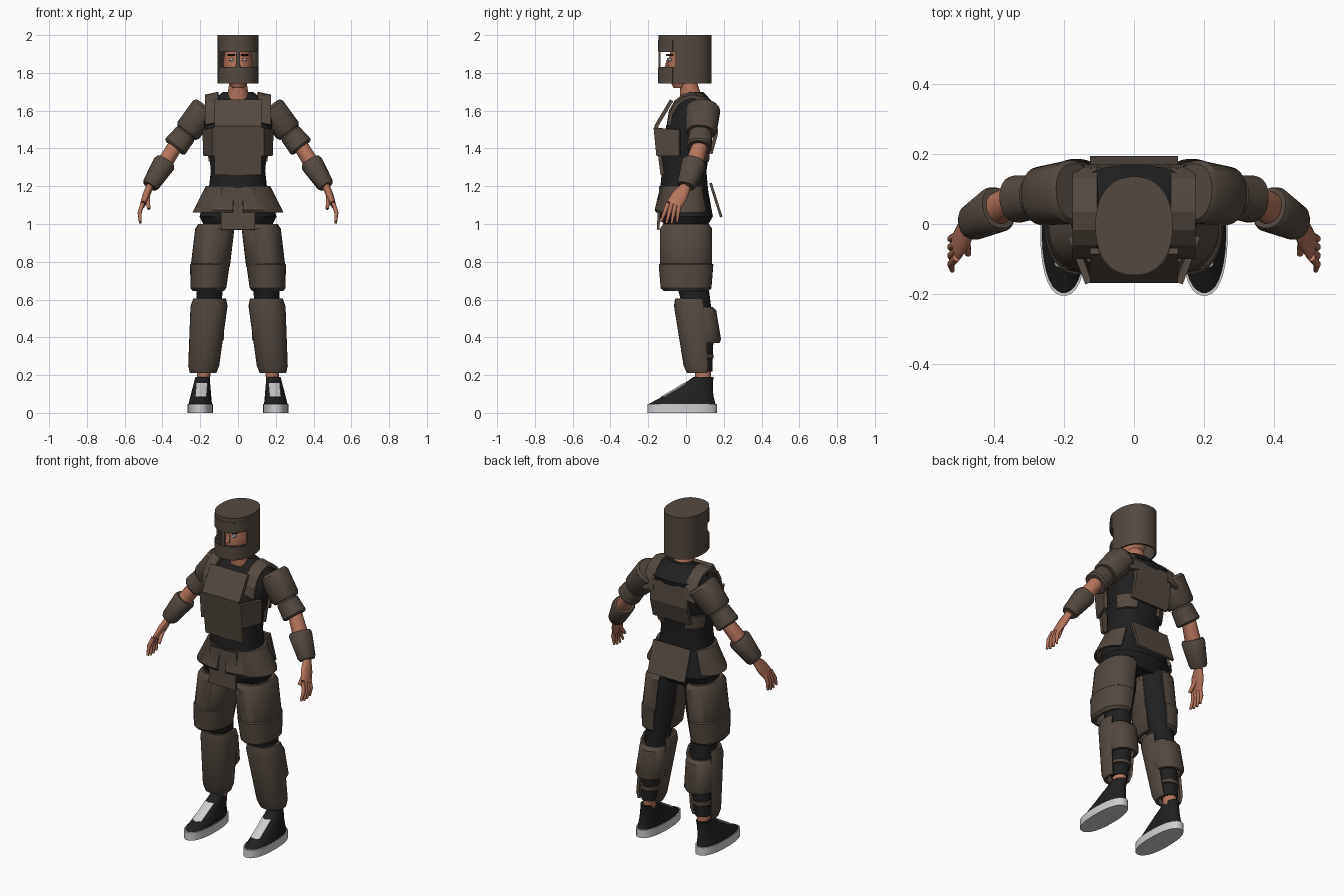
import bpy, bmesh
from math import cos, sin, pi, radians, copysign
from mathutils import Vector

cube = bpy.data.objects.get("Cube")
if cube:
    bpy.data.objects.remove(cube, do_unlink=True)


def material(name, red, green, blue):
    mat = bpy.data.materials.new(name)
    mat.use_nodes = True
    mat.diffuse_color = (red, green, blue, 1)
    shader = next(node for node in mat.node_tree.nodes if node.type == 'BSDF_PRINCIPLED')
    shader.inputs["Base Color"].default_value = mat.diffuse_color
    shader.inputs["Roughness"].default_value = .8
    return mat


ARMOUR = material("brown_armour", .088, .066, .051)
BLACK = material("black_cloth", .014, .014, .015)
SKIN = material("skin", .46, .18, .11)
WHITE = material("off_white", .62, .62, .62)
HAIR = material("dark_brow", .03, .015, .01)


def point(x, y, z):
    return Vector((x, y, z))


def blend(ends, t):
    return ends[0] + (ends[-1] - ends[0]) * t


def span(start, end, first, last):
    """Two points part of the way along a limb."""
    return start.lerp(end, first), start.lerp(end, last)


def finish(name, bm, mat, mirror=False, angle=35):
    """Turn a bmesh into a shaded object, copied across x when mirrored."""
    if mirror:
        everything = bm.verts[:] + bm.edges[:] + bm.faces[:]
        for item in bmesh.ops.duplicate(bm, geom=everything)["geom"]:
            if isinstance(item, bmesh.types.BMVert):
                item.co.x *= -1
    bmesh.ops.recalc_face_normals(bm, faces=bm.faces)
    mesh = bpy.data.meshes.new(name)
    bm.to_mesh(mesh)
    bm.free()
    mesh.materials.append(mat)
    part = bpy.data.objects.new(name, mesh)
    bpy.context.collection.objects.link(part)
    bpy.ops.object.select_all(action='DESELECT')
    part.select_set(True)
    bpy.context.view_layer.objects.active = part
    bpy.ops.object.shade_smooth_by_angle(angle=radians(angle))


def section(width, depth, sides, square, arc, wall):
    """Rounded cross-section; an arc makes an open shell with a wall."""
    def place(angle, inset):
        c, s = cos(angle), sin(angle)
        return (copysign(abs(c) ** (2 / square), c) * (width - inset),
                copysign(abs(s) ** (2 / square), s) * (depth - inset))
    if arc is None:
        return [place(2 * pi * (i + .5) / sides, 0) for i in range(sides)]
    angles = [radians(blend(arc, i / sides)) for i in range(sides + 1)]
    return [place(a, 0) for a in angles] + [place(a, wall) for a in reversed(angles)]


def add_tube(bm, points, widths, depth=(1,), sides=24, square=2, arc=None, wall=.015, tilt=False):
    """Skin rings along a path; depth is the ratio of depth to width at each end."""
    last = len(points) - 1
    loops = []
    for i, (centre, width) in enumerate(zip(points, widths)):
        across, back = Vector((1, 0, 0)), Vector((0, 1, 0))
        if tilt:
            along = (points[min(i + 1, last)] - points[max(i - 1, 0)]).normalized()
            back = (back - along * back.dot(along)).normalized()
            across = along.cross(back)
        outline = section(width, width * blend(depth, i / last), sides, square, arc, wall)
        loops.append([bm.verts.new(centre + across * a + back * b) for a, b in outline])
    for upper, lower in zip(loops, loops[1:]):
        for i in range(len(upper)):
            bm.faces.new((upper[i - 1], upper[i], lower[i], lower[i - 1]))
    bm.faces.new(loops[0])
    bm.faces.new(loops[-1])


def tube(name, mat, points, widths, mirror=True, **style):
    bm = bmesh.new()
    add_tube(bm, points, widths, **style)
    finish(name, bm, mat, mirror)


def guard(name, ends, widths, mat=ARMOUR, lip=.87, **style):
    """Tapered tube or shell with both rims drawn in."""
    steps = [(0, lip), (.1, 1), (.9, 1), (1, lip)]
    tube(name, mat, [blend(ends, t) for t, scale in steps],
         [blend(widths, t) * scale for t, scale in steps], square=2.3, **style)


def sheet(name, mat, rows, thick=.02, mirror=False):
    """Solid plate from a small grid of points."""
    bm = bmesh.new()
    grid = [[bm.verts.new(corner) for corner in row] for row in rows]
    for upper, lower in zip(grid, grid[1:]):
        for i in range(len(upper) - 1):
            bm.faces.new((upper[i], upper[i + 1], lower[i + 1], lower[i]))
    bmesh.ops.recalc_face_normals(bm, faces=bm.faces)
    bmesh.ops.solidify(bm, geom=bm.faces[:], thickness=thick)
    finish(name, bm, mat, mirror, angle=20)


def across(half, *profile):
    """Rows of a plate of constant width centred on x = 0."""
    return [[(-half, y, z), (half, y, z)] for y, z in profile]


# Helmet with an open eye slit and a thin centre bar
bm = bmesh.new()
loops = []
for z in (1.745, 1.83, 1.91, 2):
    outline = section(.11, .14, sides=48, square=2.25, arc=None, wall=0)
    loops.append([bm.verts.new((x, y - .005, z)) for x, y in outline])
for upper, lower in zip(loops, loops[1:]):
    for i in range(len(upper)):
        middle = (upper[i].co + upper[i - 1].co) / 2
        in_slit = upper is loops[1] and middle.y < -.055 and abs(middle.x) > .006
        if not in_slit:
            bm.faces.new((upper[i - 1], upper[i], lower[i], lower[i - 1]))
bm.faces.new(loops[-1])
bmesh.ops.recalc_face_normals(bm, faces=bm.faces)
bmesh.ops.solidify(bm, geom=bm.faces[:], thickness=.01)
finish("helmet", bm, ARMOUR)
for name, low, high in (("helmet_jaw_plate", 1.75, 1.825), ("helmet_brow_plate", 1.915, 1.975)):
    tube(name, ARMOUR, [point(0, -.005, low), point(0, -.005, high)], [.113, .113],
         depth=(1.26,), square=2.25, arc=(205, 335), wall=.008, mirror=False)

# Head and neck
tube("head", SKIN, [point(0, -.03, 1.72), point(0, -.02, 1.77), point(0, 0, 1.85), point(0, 0, 1.97)],
     [.03, .06, .08, .06], depth=(1.2,), mirror=False)
tube("neck", SKIN, [point(0, .03, 1.66), point(0, .01, 1.76)], [.06, .045], mirror=False)
tube("nose", SKIN, [point(0, -.1, 1.83), point(0, -.09, 1.88)], [.014, .008], sides=10, mirror=False)
guard("eyes", [point(.034, -.085, 1.863), point(.034, -.085, 1.877)], [.012, .012], WHITE, sides=10)
guard("eyebrows", [point(.036, -.085, 1.89), point(.036, -.085, 1.9)], [.02, .02], HAIR, sides=10)

# Black undersuit
tube("undersuit_pelvis", BLACK, [point(0, 0, .97), point(0, 0, 1.04), point(0, -.01, 1.2)],
     [.17, .205, .155], depth=(.6, .8), square=2.4, mirror=False)
tube("undersuit_waist", BLACK, [point(0, -.01, 1.19), point(0, -.01, 1.28), point(0, 0, 1.4)],
     [.155, .145, .155], depth=(.82,), square=2.4, mirror=False)
tube("undersuit_chest", BLACK,
     [point(0, 0, 1.39), point(0, .02, 1.52), point(0, .06, 1.62), point(0, .05, 1.7)],
     [.155, .18, .18, .08], depth=(.8, .5), square=2.4, mirror=False)
HIP, KNEE = point(.11, 0, 1), point(.15, .04, .65)
CALF, ANKLE = point(.16, .08, .45), point(.18, .09, .22)
tube("undersuit_legs", BLACK, [HIP, HIP.lerp(KNEE, .5), KNEE, CALF, ANKLE],
     [.095, .09, .07, .06, .045], depth=(1.25, 1.1))

# Chest armour: creased front plate, side cheeks, straps and back plate
sheet("chest_plate", ARMOUR, across(.125, (-.085, 1.66), (-.168, 1.52), (-.135, 1.26)))
sheet("chest_cheeks", ARMOUR, [[(.12, -.165, 1.51), (.17, -.03, 1.5)],
                               [(.12, -.15, 1.36), (.165, -.03, 1.36)]], mirror=True)
arch = [(.035 - .135 * cos(pi * i / 8), 1.54 + .16 * sin(pi * i / 8)) for i in range(9)]
sheet("shoulder_straps", ARMOUR, [[(.105, y, z), (.175, y, z - .015)] for y, z in arch], mirror=True)
sheet("back_plate", ARMOUR, across(.125, (.16, 1.6), (.17, 1.48), (.14, 1.37)))
guard("rib_guards", [point(0, 0, 1.33), point(0, 0, 1.41)], [.16, .17], lip=1, depth=(.83,), arc=(15, 65))

# Skirt flaps
guard("hip_flaps", [point(0, -.01, 1.2), point(0, -.01, 1.06)], [.172, .242], lip=1,
      depth=(.78, .61), arc=(-85, 45))
sheet("front_flap", ARMOUR, across(.09, (-.142, 1.19), (-.155, .97)), thick=.014)
sheet("back_flap", ARMOUR, across(.125, (.123, 1.215), (.18, 1.035)), thick=.014)

# Leg armour: shells open at the inner back of the thigh and behind the calf
THIGH_WRAP, FRONT_WRAP, BACK_WRAP = (165, 465), (150, 390), (5, 175)
guard("thigh_guards", [point(.12, 0, 1), point(.15, 0, .75)], [.104, .104], depth=(1.33,), arc=THIGH_WRAP)
guard("lower_thigh_guards", [point(.148, 0, .8), point(.158, 0, .645)], [.106, .094],
      depth=(1.35, 1.45), arc=THIGH_WRAP)
guard("shin_guards", [point(.15, .035, .605), point(.185, .075, .21)], [.1, .08],
      depth=(1.07, 1), arc=FRONT_WRAP)
guard("calf_guards", [point(.155, .06, .56), point(.165, .08, .37)], [.085, .09],
      depth=(1.1, 1.25), arc=BACK_WRAP)
guard("ankle_straps", [ANKLE.lerp(CALF, .3), ANKLE.lerp(CALF, .4)], [.06, .06])

# Arms and their guards
SHOULDER, ELBOW = point(.18, .09, 1.6), point(.34, .07, 1.4)
WRIST, KNUCKLES = point(.467, 0, 1.2), point(.505, -.065, 1.1)
tube("arms", SKIN, [SHOULDER, ELBOW, ELBOW.lerp(WRIST, .4), WRIST],
     [.055, .04, .042, .024], depth=(1, 1.2), tilt=True)
guard("shoulder_guards", span(SHOULDER, ELBOW, -.08, .58), [.08, .072], depth=(1.15,), tilt=True)
guard("elbow_bands", span(SHOULDER, ELBOW, .58, .98), [.06, .068], tilt=True)
guard("forearm_guards", span(ELBOW, WRIST, .35, 1), [.062, .045], depth=(1.1,), tilt=True)

# Hands: palm, four fingers and a thumb
bm = bmesh.new()
add_tube(bm, [WRIST, WRIST.lerp(KNUCKLES, .5), KNUCKLES], [.02, .02, .014], depth=(1.3, 3), tilt=True)
for slot in (-1.5, -.5, .5, 1.5):
    base = KNUCKLES + Vector((0, .02 * slot, .01))
    tip = base + Vector((.012, -.025 + .008 * slot, -.11 + .008 * abs(slot)))
    bend = base.lerp(tip, .5) + Vector((.01, 0, 0))
    add_tube(bm, [base, bend, tip], [.012, .011, .007], sides=8, tilt=True)
thumb = WRIST.lerp(KNUCKLES, .4)
add_tube(bm, [thumb, thumb + Vector((-.01, -.06, -.08))], [.016, .009], sides=8, tilt=True)
finish("hands", bm, SKIN, mirror=True, angle=60)

# Ankles and shoes
tube("ankles", SKIN, [ANKLE, point(.185, .09, .15)], [.036, .034], depth=(1.2,))
tube("shoe_soles", WHITE, [point(.2, -.02, 0), point(.2, -.02, .048)], [.067, .067],
     depth=(2.75,), sides=32, square=2.3)
shoe = [point(.2, -.02, .048), point(.188, .093, .19)]
cut = [i / 4 for i in range(5)]
tube("shoe_uppers", BLACK, [blend(shoe, t) for t in cut], [blend((.062, .038), t) for t in cut],
     depth=(2.85, 1.4), sides=32, square=2.2)
# White tongues follow the front edge of the shoe uppers
tongue = []
for t in (.25, .5, .75):
    ridge = blend(shoe, t) - Vector((0, blend((.062, .038), t) * blend((2.85, 1.4), t), 0))
    tongue.append([ridge + Vector((side * .03, abs(side) * .014, .004)) for side in (-1, 0, 1)])
sheet("shoe_tongues", WHITE, tongue, thick=.006, mirror=True)
